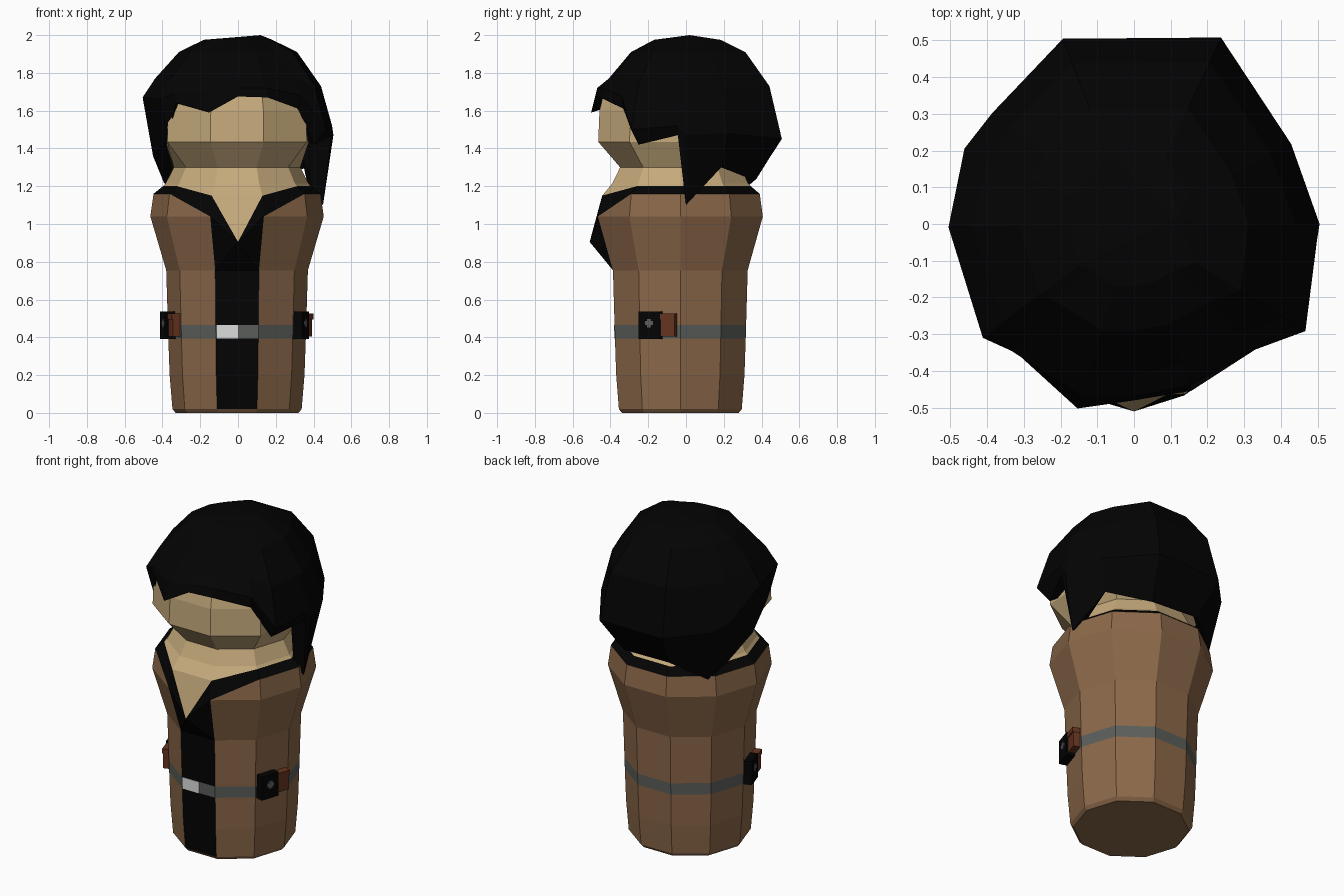
import bpy, bmesh, math
from mathutils import Matrix, Vector

if "Cube" in bpy.data.objects:
    bpy.data.objects.remove(bpy.data.objects["Cube"])


def material(name, r, g, b):
    m = bpy.data.materials.new(name)
    m.diffuse_color = (r, g, b, 1)
    m.use_nodes = True
    m.node_tree.nodes["Principled BSDF"].inputs["Base Color"].default_value = m.diffuse_color
    return m


BROWN = material("brown_coat", 0.262, 0.140, 0.068)
BLACK = material("black_cloth", 0.001, 0.001, 0.001)
GREY = material("grey_belt", 0.105, 0.113, 0.105)
SILVER = material("silver_buckle", 0.72, 0.72, 0.72)
SKIN = material("skin", 0.56, 0.40, 0.20)
LEATHER = material("red_leather", 0.13, 0.034, 0.014)
CX, CY = -0.005, -0.03


def finish(bm, name, mats):
    bmesh.ops.remove_doubles(bm, verts=bm.verts[:], dist=0.0005)
    bmesh.ops.recalc_face_normals(bm, faces=bm.faces[:])
    me = bpy.data.meshes.new(name)
    bm.to_mesh(me)
    bm.free()
    for m in mats:
        me.materials.append(m)
    ob = bpy.data.objects.new(name, me)
    bpy.context.collection.objects.link(ob)
    return ob


def decagon(r, z, max_x=9):
    pts = []
    for i in range(10):
        a = math.radians(36 * i)
        x = max(-max_x, min(max_x, r * math.cos(a)))
        pts.append(Vector((CX + x, CY + r * math.sin(a), z)))
    return pts


def skin_rings(bm, rings, rule):
    """Join rings with quads; rule(level, column) gives a colour or None to skip."""
    vs = [[bm.verts.new(p) for p in ring] for ring in rings]
    n = len(rings[0])
    for k in range(len(vs) - 1):
        for i in range(n):
            c = rule(k, i)
            if c is not None:
                j = (i + 1) % n
                f = bm.faces.new((vs[k][i], vs[k][j], vs[k + 1][j], vs[k + 1][i]))
                f.material_index = c
    return vs


# Coat: ten-sided body, front column black, belt band grey, black collar
profile = [(0.325, 0), (0.342, 0.02), (0.357, 0.2), (0.364, 0.395), (0.366, 0.465),
           (0.375, 0.755), (0.459, 1.04), (0.442, 1.16)]
rings = [decagon(r, z) for r, z in profile]
collar = decagon(0.392, 1.2)
low = decagon(0.435, 1.15)
for i in (7, 8):                      # the neckline dips at the front
    rings[7][i] = rings[6][i].copy()
    collar[i] = low[i]
rings.append(collar)
FRONT = 7
tip = Vector((0, -0.51, 0.905))


def coat_rule(k, i):
    if i == FRONT and k >= 5:
        return None
    if k == 3:
        return 2
    return 1 if k == 7 or (i == FRONT and k > 0) else 0


bm = bmesh.new()
vs = skin_rings(bm, rings, coat_rule)
bm.faces.new(vs[0][::-1])
t = bm.verts.new(tip)
for tri in ((vs[5][7], vs[5][8], t), (vs[5][7], t, vs[6][7]), (vs[5][8], vs[6][8], t),
            (vs[6][7], t, vs[8][7]), (vs[6][8], vs[8][8], t)):
    bm.faces.new(tri).material_index = 1
finish(bm, "coat", [BROWN, BLACK, GREY])

# Head and neck, with the pointed open neckline
head = [collar] + [decagon(r, z, 0.38) for r, z in
                   ((0.378, 1.215), (0.335, 1.30), (0.457, 1.435), (0.45, 1.6),
                    (0.42, 1.72), (0.3, 1.82))]
bm = bmesh.new()
vs = skin_rings(bm, head, lambda k, i: 0)
bm.faces.new(vs[-1])
bm.faces.new((vs[0][7], bm.verts.new(tip), vs[0][8]))
finish(bm, "head", [SKIN])

# Hair: columns of (angle, widest radius, its height, edge radius, edge height)
columns = [
    (0, 0.505, 1.47, 0.45, 1.10), (27, 0.48, 1.48, 0.41, 1.30),
    (65, 0.56, 1.45, 0.40, 1.23), (111, 0.54, 1.45, 0.40, 1.24),
    (142, 0.49, 1.46, 0.42, 1.14), (156, 0.505, 1.52, 0.43, 1.22),
    (181, 0.505, 1.67, 0.45, 1.36),
    (217, 0.515, 1.66, 0.46, 1.45), (226, 0.48, 1.69, 0.475, 1.64),
    (253, 0.49, 1.70, 0.525, 1.59), (270, 0.47, 1.72, 0.48, 1.675),
    (289, 0.465, 1.72, 0.48, 1.67), (314, 0.475, 1.68, 0.46, 1.61),
    (328, 0.55, 1.50, 0.475, 1.42), (355, 0.50, 1.52, 0.495, 1.47)]


def polar(a, r, z):
    a = math.radians(a)
    return Vector((r * math.cos(a), r * math.sin(a), z))


hair = [[polar(a, min(rb - 0.03, 0.38), zb + 0.05) for a, rw, zw, rb, zb in columns],
        [polar(a, rb, zb) for a, rw, zw, rb, zb in columns],
        [polar(a, rw, zw) for a, rw, zw, rb, zb in columns]]
for s, z, lift in ((0.87, 1.73, 0.04), (0.62, 1.91, 0), (0.36, 1.975, 0)):
    hair.append([polar(a, s * rw, z + (lift if zw > 1.6 else 0))
                 for a, rw, zw, rb, zb in columns])
bm = bmesh.new()
vs = skin_rings(bm, hair, lambda k, i: 0)
top = bm.verts.new((0.12, 0.02, 2.0))
for i in range(len(columns)):
    bm.faces.new((vs[-1][i - 1], vs[-1][i], top))
finish(bm, "hair", [BLACK])


def box(name, size, mat, matrix):
    bm = bmesh.new()
    bmesh.ops.create_cube(bm, size=1, matrix=matrix @ Matrix.Diagonal((*size, 1)))
    return finish(bm, name, [mat])


# Buckle plate on the left half of the belt front
box("buckle", (0.112, 0.008, 0.07), SILVER, Matrix.Translation((-0.056, -0.377, 0.43)))

# Belt pouches on both front side panels: black case and leather pouch
for side, angle in (("right", -18), ("left", 198)):
    panel = Matrix.Translation((CX, CY, 0)) @ Matrix.Rotation(math.radians(angle), 4, 'Z')

    def at(out, along, z):
        return panel @ Matrix.Translation((0.348 + out, along, z))

    box(side + "_case", (0.065, 0.118, 0.145), BLACK, at(0.015, -0.045, 0.463))
    for w, h in ((0.045, 0.022), (0.024, 0.045)):
        box(side + "_case_badge", (0.006, w, h), GREY, at(0.048, -0.045, 0.475))
    box(side + "_pouch", (0.05, 0.078, 0.11), LEATHER, at(0.014, 0.055, 0.46))
    box(side + "_pouch_flap", (0.058, 0.082, 0.03), LEATHER, at(0.016, 0.055, 0.51))
